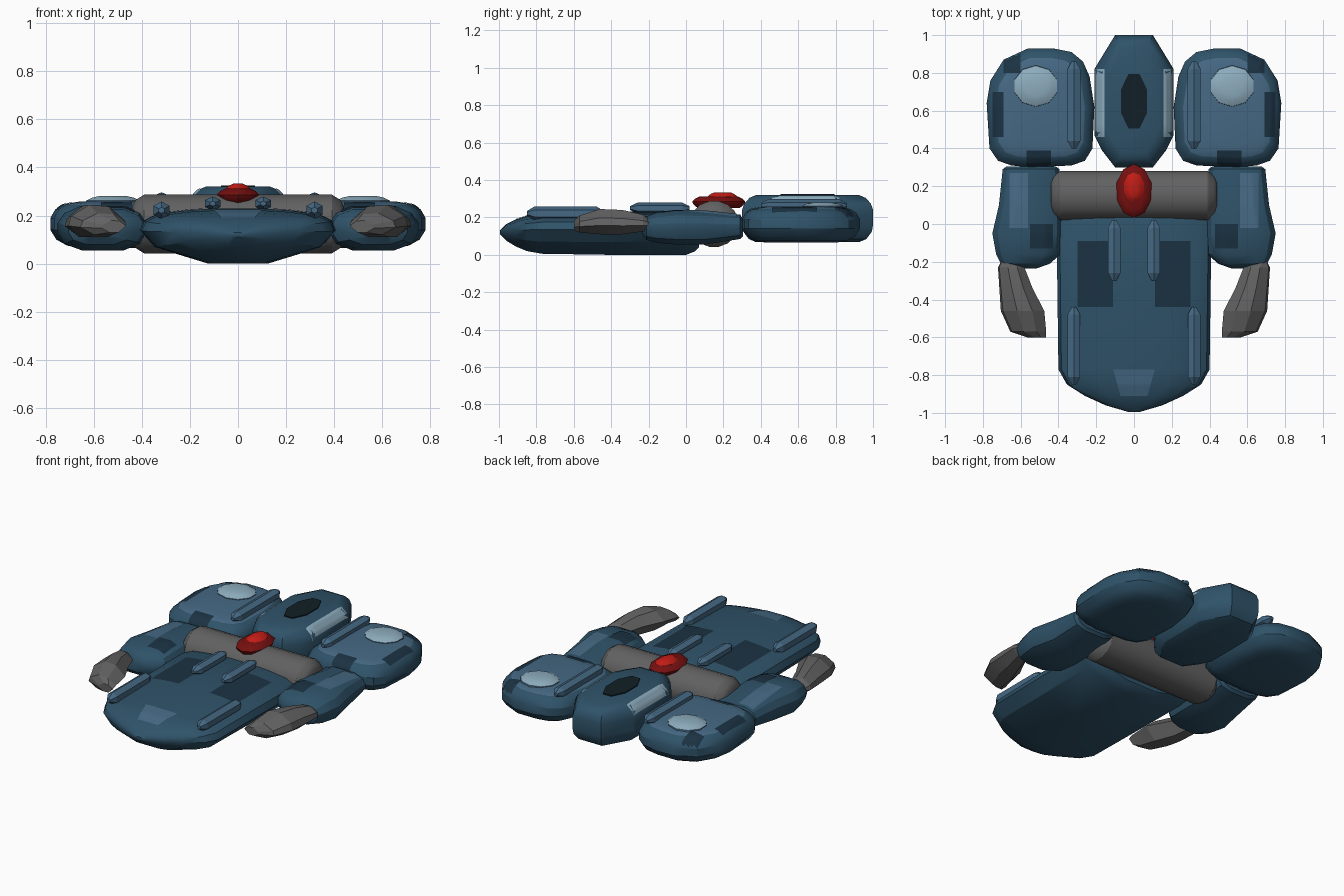
import bpy, bmesh, math
from mathutils import Vector
from mathutils.bvhtree import BVHTree

if "Cube" in bpy.data.objects:
    bpy.data.objects.remove(bpy.data.objects["Cube"])


def material(name, rgb):
    m = bpy.data.materials.new(name)
    m.diffuse_color = (*rgb, 1)
    m.use_nodes = True
    m.node_tree.nodes["Principled BSDF"].inputs["Base Color"].default_value = m.diffuse_color
    return m


BLUE = material("blue", (0.028, 0.085, 0.14))
MID = material("mid_blue", (0.06, 0.14, 0.23))
PALE = material("pale_blue", (0.27, 0.42, 0.52))
DARK = material("dark_blue", (0.011, 0.032, 0.055))
BLACK = material("near_black", (0.006, 0.014, 0.02))
GREY = material("dark_grey", (0.12, 0.12, 0.12))
RED = material("red", (0.55, 0.012, 0.008))
DEEP = material("deep_red", (0.18, 0.005, 0.005))


def finish(name, bm, mat, mirror=False, angle=30, top_mat=None, top_z=9.0):
    bmesh.ops.recalc_face_normals(bm, faces=bm.faces)
    me = bpy.data.meshes.new(name)
    me.materials.append(mat)
    if top_mat:
        me.materials.append(top_mat)
        for f in bm.faces:
            if min(v.co.z for v in f.verts) > top_z:
                f.material_index = 1
    bm.to_mesh(me)
    tree = BVHTree.FromBMesh(bm)
    bm.free()
    ob = bpy.data.objects.new(name, me)
    bpy.context.collection.objects.link(ob)
    if mirror:
        ob.modifiers.new("mirror", 'MIRROR').use_mirror_merge = False
    bpy.ops.object.select_all(action='DESELECT')
    ob.select_set(True)
    bpy.context.view_layer.objects.active = ob
    bpy.ops.object.shade_smooth_by_angle(angle=math.radians(angle))
    return tree


def loft(name, rings, mat, **kw):
    """Skin a stack of equal-length rings and cap both ends."""
    bm = bmesh.new()
    vs = [[bm.verts.new(p) for p in r] for r in rings]
    n = len(vs[0])
    for a, b in zip(vs, vs[1:]):
        for i in range(n):
            j = (i + 1) % n
            bm.faces.new((a[i], a[j], b[j], b[i]))
    bm.faces.new(vs[0])
    bm.faces.new(vs[-1])
    return finish(name, bm, mat, **kw)


def pad(name, outline, levels, mat, **kw):
    """Stack an xy outline through (z, inset distance) levels."""
    xs, ys = [p[0] for p in outline], [p[1] for p in outline]
    cx, cy = (min(xs) + max(xs)) / 2, (min(ys) + max(ys)) / 2
    hx, hy = (max(xs) - min(xs)) / 2, (max(ys) - min(ys)) / 2
    rings = [[(cx + (x - cx) * (1 - d / hx), cy + (y - cy) * (1 - d / hy), z)
              for x, y in outline] for z, d in levels]
    return loft(name, rings, mat, **kw)


def along_y(name, section, stations, mat, **kw):
    """Sweep a unit section through stations (y, centre x, half width, z0, z1)."""
    rings = [[(cx + u * w, y, z0 + (z1 - z0) * v) for u, v in section]
             for y, cx, w, z0, z1 in stations]
    return loft(name, rings, mat, **kw)


def ngon(cx, cy, rx, ry, n):
    return [(cx + rx * math.cos((i + .5) * math.tau / n) / math.cos(math.pi / n),
             cy + ry * math.sin((i + .5) * math.tau / n) / math.cos(math.pi / n))
            for i in range(n)]


def patch(name, tree, x0, x1, y0, y1, mat, mirror=True, taper=1.0, n=10):
    """Thin coloured panel draped over the surface below it."""
    bm = bmesh.new()
    grid = []
    for j in range(n + 1):
        k = taper + (1 - taper) * j / n
        row = []
        for i in range(n + 1):
            c, h = (x0 + x1) / 2, (x1 - x0) / 2 * k
            p = Vector((c + h * (2 * i / n - 1), y0 + (y1 - y0) * j / n, 2))
            hit = tree.ray_cast(p, Vector((0, 0, -1)))[0]
            row.append(bm.verts.new(hit + Vector((0, 0, .003))) if hit else None)
        grid.append(row)
    for j in range(n):
        for i in range(n):
            q = (grid[j][i], grid[j][i + 1], grid[j + 1][i + 1], grid[j + 1][i])
            if all(q):
                bm.faces.new(q)
    finish(name, bm, mat, mirror=mirror)


def rail(name, x, y0, y1, z, w, h):
    sec = ngon(0, .5, 1, .5, 6)
    st = [(y0, .35), (y0 + .04, 1), (y1 - .04, 1), (y1, .35)]
    along_y(name, sec, [(y, x, w * k, z - h * k, z + h * k) for y, k in st], MID,
            mirror=True, angle=20)


# Main hull: a flattened barrel with a rounded nose
hull_sec = [(-.3, 0), (.3, 0), (.85, .3), (1, .6), (.96, .78), (.82, .9), (.5, .97), (.2, 1),
            (-.2, 1), (-.5, .97), (-.82, .9), (-.96, .78), (-1, .6), (-.85, .3)]
hull = along_y("hull", hull_sec, [
    (-.995, 0, .03, .11, .13), (-.96, 0, .15, .075, .165), (-.91, 0, .26, .045, .19),
    (-.85, 0, .355, .02, .21), (-.77, 0, .40, .006, .222), (-.4, 0, .405, 0, .23),
    (0, 0, .41, 0, .23), (.05, 0, .385, .02, .215), (.07, 0, .35, .04, .19)], BLUE)
patch("hull_dark_panel", hull, .11, .30, -.44, -.09, DARK)
patch("nose_panel", hull, -.11, .11, -.91, -.77, MID, mirror=False, taper=.65)
rail("hull_side_rail", .318, -.85, -.44, .222, .033, .032)
rail("hull_rear_rail", .105, -.3, .02, .25, .033, .025)

# Cross roller behind the hull
ring = ngon(.15, .165, .13, .122, 16)
loft("cross_roller", [[(x, .15 + (y - .15) * k, .165 + (z - .165) * k) for y, z in ring]
     for x, k in ((-.44, .6), (-.425, .82), (-.39, 1), (.39, 1), (.425, .82), (.44, .6))], GREY)

# Red jewel
pad("jewel_base", ngon(0, .175, .092, .135, 10),
    [(.25, .03), (.27, .006), (.285, 0), (.3, .015), (.312, .04)], DEEP)
pad("jewel_top", ngon(0, .195, .055, .078, 10),
    [(.29, 0), (.312, .003), (.325, .018), (.333, .036)], RED)

# Centre rear pod with sloped pale flanks
pod = pad("centre_pod", [(-.1, .3), (.1, .3), (.17, .39), (.21, .47), (.21, .82), (.1, 1),
                         (-.1, 1), (-.21, .82), (-.21, .47), (-.17, .39)],
          [(.07, .07), (.085, .035), (.125, .006), (.16, 0), (.24, 0), (.275, .012), (.305, .04),
           (.32, .075)], BLUE)
patch("centre_pod_flank", pod, .155, .205, .46, .82, PALE)
pad("centre_pod_inset", ngon(0, .65, .07, .145, 8), [(.315, 0), (.326, 0)], BLACK)

# Rear side pods
side = pad("side_pod", [(.33, .91), (.43, .93), (.56, .93), (.69, .87), (.76, .76), (.78, .64),
                        (.765, .4), (.72, .335), (.65, .31), (.55, .3), (.33, .31), (.26, .335),
                        (.22, .4), (.21, .62), (.235, .78), (.27, .86)],
           [(.065, .13), (.075, .07), (.1, .025), (.14, 0), (.19, 0), (.225, .02), (.245, .05),
            (.252, .085), (.258, .12)], BLUE, mirror=True, top_mat=MID, top_z=.24)
patch("side_pod_front_panel", side, .44, .57, .305, .39, DARK)
patch("side_pod_rear_panel", side, .6, .69, .8, .9, DARK)
patch("side_pod_outer_panel", side, .69, .75, .46, .7, DARK)
pad("side_pod_dome", ngon(.52, .73, .118, .108, 10),
    [(.24, 0), (.262, .006), (.274, .03), (.281, .06)], MID, mirror=True,
    top_mat=PALE, top_z=.255)
rail("side_pod_rail", .318, .4, .86, .265, .034, .028)

# Arms linking the side pods to the fists
arm_sec = [(-.45, 0), (.45, 0), (.85, .15), (1, .42), (1, .62), (.85, .85), (.5, 1),
           (-.5, 1), (-.85, .85), (-1, .62), (-1, .42), (-.85, .15)]
arm = along_y("arm", arm_sec, [
    (.305, .545, .13, .1, .19), (.29, .545, .15, .085, .215), (.1, .55, .165, .055, .235),
    (-.05, .565, .185, .055, .238), (-.16, .56, .17, .065, .225), (-.21, .575, .13, .08, .205),
    (-.235, .585, .07, .11, .17)], BLUE, mirror=True)
patch("arm_light_panel", arm, .56, .66, -.02, .27, MID)
patch("arm_dark_panel", arm, .43, .55, -.13, .0, DARK)

# Faceted grey fists
fist_sec = [(-.4, 0), (.4, 0), (1, .35), (.9, .65), (.25, 1), (-.45, .95), (-1, .55)]
along_y("fist", fist_sec, [
    (-.2, .665, .04, .14, .19), (-.23, .65, .07, .125, .215), (-.34, .625, .088, .11, .24),
    (-.46, .59, .115, .11, .245), (-.57, .56, .095, .12, .21), (-.6, .515, .05, .13, .18)],
    GREY, mirror=True, angle=12)
